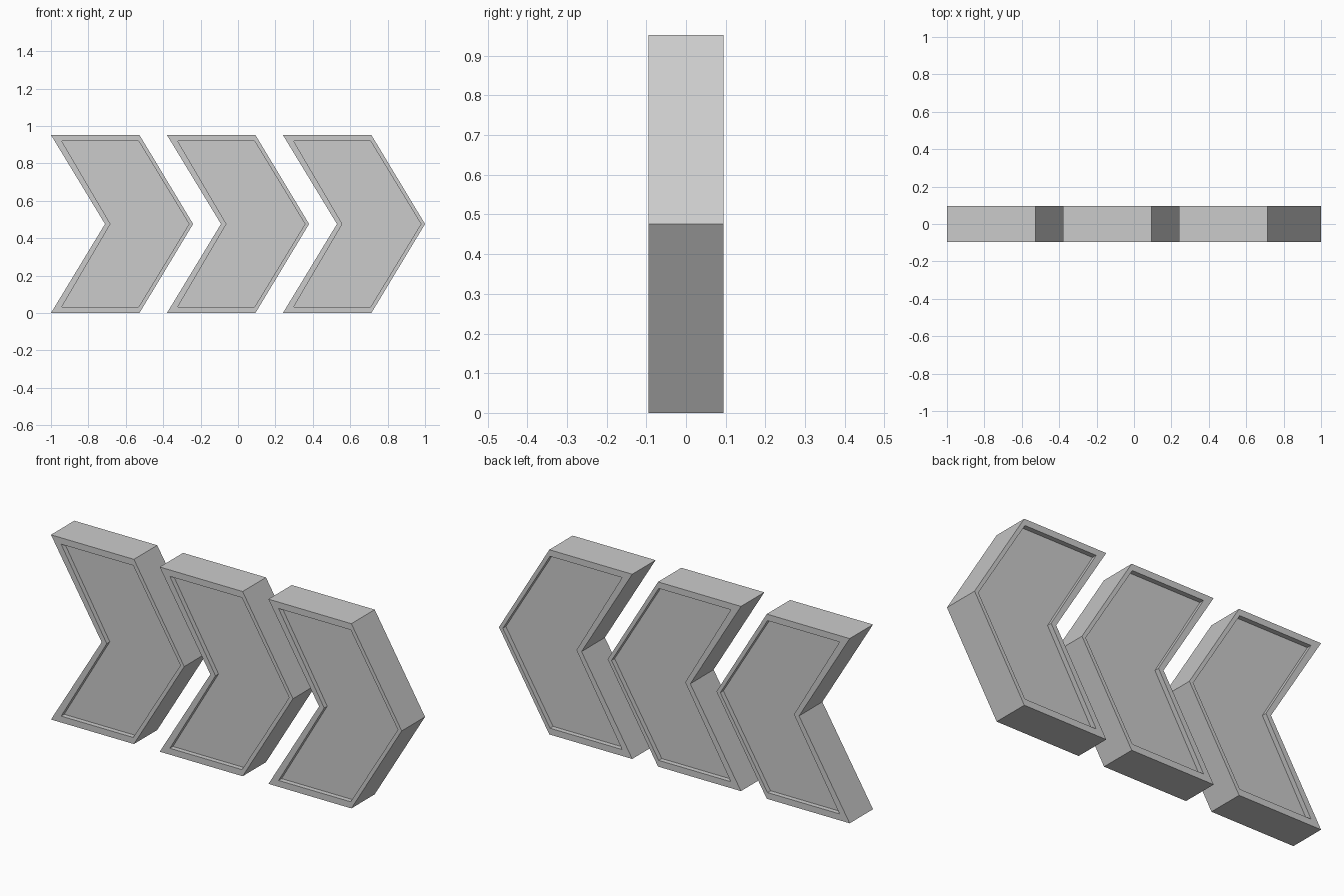
import bpy, bmesh

if "Cube" in bpy.data.objects:
    bpy.data.objects.remove(bpy.data.objects["Cube"])

H = 0.952      # arrow height
T = 0.095      # half thickness
RECESS = 0.025 # depth of the sunken panels
STEP = 0.62    # spacing between arrows

# Chevron outlines (x, z): outer edge and inner panel edge
OUTER = [(-1, 0), (-0.527, 0), (-0.24, H / 2), (-0.527, H), (-1, H), (-0.711, H / 2)]
INNER = [(-0.942, 0.033), (-0.531, 0.033), (-0.262, H / 2),
         (-0.531, H - 0.033), (-0.942, H - 0.033), (-0.682, H / 2)]


def ring(bm, pts, y, dx):
    return [bm.verts.new((x + dx, y, z)) for x, z in pts]


def bridge(bm, a, b):
    n = len(a)
    for i in range(n):
        j = (i + 1) % n
        bm.faces.new((a[i], a[j], b[j], b[i]))


def chevron(name, dx):
    bm = bmesh.new()
    # Rings from the front panel, round the rim, to the back panel
    rings = [ring(bm, p, y, dx) for p, y in (
        (INNER, -T + RECESS), (INNER, -T), (OUTER, -T),
        (OUTER, T), (INNER, T), (INNER, T - RECESS))]
    for a, b in zip(rings, rings[1:]):
        bridge(bm, a, b)
    # Sunken panels, front and back
    bm.faces.new(rings[0])
    bm.faces.new(rings[-1])
    bmesh.ops.recalc_face_normals(bm, faces=bm.faces[:])
    mesh = bpy.data.meshes.new(name)
    bm.to_mesh(mesh)
    bm.free()
    bpy.context.collection.objects.link(bpy.data.objects.new(name, mesh))


# Three arrows in a row
for i, side in enumerate(("left", "middle", "right")):
    chevron("chevron_" + side, i * STEP)
